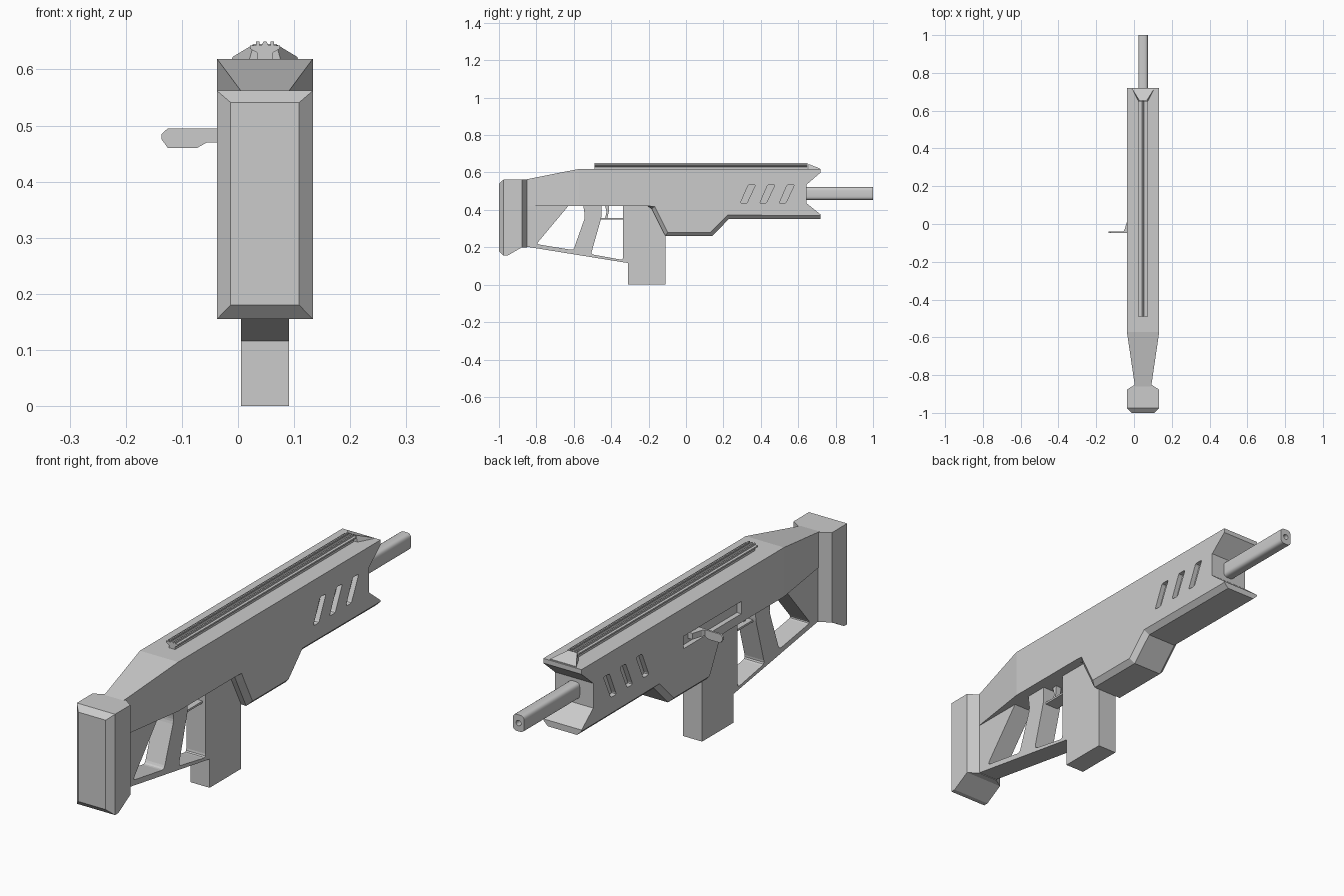
import bpy, bmesh, math

if "Cube" in bpy.data.objects:
    bpy.data.objects.remove(bpy.data.objects["Cube"])

CX = 0.048   # centre plane of the rifle
W = 0.0855   # half width of the body
N = 0.043    # half width of frame and magazine


def make(name, bm):
    bmesh.ops.recalc_face_normals(bm, faces=bm.faces[:])
    me = bpy.data.meshes.new(name)
    bm.to_mesh(me)
    bm.free()
    ob = bpy.data.objects.new(name, me)
    bpy.context.collection.objects.link(ob)
    return ob


def loft(name, rings):
    """Skin a list of equal-length closed rings and cap both ends."""
    bm = bmesh.new()
    vs = [[bm.verts.new(p) for p in r] for r in rings]
    n = len(vs[0])
    for a, b in zip(vs, vs[1:]):
        for i in range(n):
            bm.faces.new((a[i], a[(i + 1) % n], b[(i + 1) % n], b[i]))
    bm.faces.new(vs[0])
    bm.faces.new(vs[-1])
    return make(name, bm)


def side(name, pts, x0, x1):
    """Extrude a (y, z) profile across x."""
    return loft(name, [[(x, y, z) for y, z in pts] for x in (x0, x1)])


def along(name, pts, y0, y1):
    """Extrude an (x, z) profile, x measured from the centre plane, along y."""
    return loft(name, [[(CX + x, y, z) for x, z in pts] for y in (y0, y1)])


def box(name, x0, x1, y0, y1, z0, z1):
    return side(name, [(y0, z0), (y1, z0), (y1, z1), (y0, z1)], x0, x1)


def cut(ob, cutter):
    cutter.hide_render = True
    m = ob.modifiers.new("cut", 'BOOLEAN')
    m.operation, m.solver, m.object = 'DIFFERENCE', 'EXACT', cutter
    bpy.context.view_layer.objects.active = ob
    bpy.ops.object.modifier_apply(modifier=m.name)
    bpy.data.objects.remove(cutter)


def rounded(pts, r, seg=3):
    """Round every corner of a 2D polygon by distance r."""
    out = []
    for i, (px, pz) in enumerate(pts):
        ends = []
        for qx, qz in (pts[i - 1], pts[(i + 1) % len(pts)]):
            d = math.hypot(qx - px, qz - pz)
            k = min(r, d * 0.45) / d
            ends.append((px + (qx - px) * k, pz + (qz - pz) * k))
        (ax, az), (bx, bz) = ends
        for s in range(seg + 1):
            t = s / seg
            out.append(((1-t)**2*ax + 2*t*(1-t)*px + t*t*bx,
                        (1-t)**2*az + 2*t*(1-t)*pz + t*t*bz))
    return out


# Main body: side profile with notched muzzle end and forward hand grip
body = side("body", [
    (-0.86, 0.562), (-0.572, 0.619), (0.72, 0.619), (0.72, 0.60),
    (0.645, 0.535), (0.645, 0.435), (0.72, 0.375), (0.72, 0.35),
    (0.23, 0.352), (0.14, 0.26), (-0.11, 0.26), (-0.17, 0.378),
    (-0.183, 0.405), (-0.205, 0.42), (-0.86, 0.42)], CX - W, CX + W)
bm = bmesh.new()
bm.from_mesh(body.data)
# chamfer along the underside
chain = [e for e in bm.edges
         if abs(e.verts[0].co.x - e.verts[1].co.x) < 1e-4
         and all(v.co.z < 0.425 and v.co.y > -0.21 for v in e.verts)
         and not all(v.co.y > 0.6 for v in e.verts)]
bmesh.ops.bevel(bm, geom=chain, offset=0.02, segments=1, affect='EDGES')
# rear part narrows toward the stock
bmesh.ops.bisect_plane(bm, geom=bm.verts[:] + bm.edges[:] + bm.faces[:],
                       plane_co=(0, -0.572, 0), plane_no=(0, 1, 0), dist=1e-4)
for v in bm.verts:
    if v.co.y < -0.6:
        v.co.x = CX + math.copysign(N, v.co.x - CX)
bm.to_mesh(body.data)
bm.free()

# Slanted vents on both sides
for s in (-1, 1):
    for i in range(3):
        o = 0.104 * i
        vent = [(0.29 + o, 0.435), (0.325 + o, 0.435),
                (0.372 + o, 0.535), (0.334 + o, 0.535)]
        cut(body, side("vent_cutter", rounded(vent, 0.008, 2),
                       CX + s * (W - 0.02), CX + s * (W + 0.05)))
# Charging slot on the left
cut(body, box("slot_cutter", CX - W - 0.05, CX - W + 0.02, -0.30, 0.07, 0.455, 0.505))

# Charging handle
xl = CX - W
prof = [(xl + 0.03, 0.495), (-0.125, 0.495), (-0.136, 0.485), (-0.136, 0.475),
        (-0.125, 0.46), (-0.073, 0.46), (-0.055, 0.47), (xl + 0.03, 0.47)]
loft("charging_handle", [[(x, y, z) for x, z in prof] for y in (-0.048, -0.04)])
tri = [(xl + 0.025, -0.045), (-0.06, -0.045), (-0.05, -0.03), (xl, 0.012), (xl + 0.025, 0.012)]
loft("handle_root", [[(x, y, z) for x, y in tri] for z in (0.47, 0.495)])

# Butt pad
rings = []
for y, w, z0, z1 in [(-1, 0.061, 0.18, 0.541), (-0.975, W, 0.155, 0.562),
                     (-0.955, W, 0.155, 0.562), (-0.877, W, 0.2, 0.562),
                     (-0.85, N, 0.2, 0.562)]:
    rings.append([(CX - w, y, z0), (CX + w, y, z0), (CX + w, y, z1), (CX - w, y, z1)])
loft("butt_pad", rings)

# Skeleton stock and grip frame with two openings
frame = side("stock_frame", [(-0.87, 0.43), (-0.87, 0.206), (-0.337, 0.12),
                             (-0.31, 0.116), (-0.31, 0.43)], CX - N, CX + N)
stock_hole = [(-0.605, 0.45), (-0.80, 0.217), (-0.602, 0.185),
              (-0.54, 0.36), (-0.553, 0.45)]
trigger_hole = [(-0.452, 0.45), (-0.452, 0.36), (-0.508, 0.163),
                (-0.337, 0.132), (-0.337, 0.45)]
for h in (stock_hole, trigger_hole):
    cut(frame, side("hole_cutter", rounded(h, 0.015), CX - 0.2, CX + 0.2))

# Trigger and guard
box("trigger_guard", CX - 0.03, CX + 0.03, -0.46, -0.33, 0.349, 0.357)
side("trigger", [(-0.435, 0.43), (-0.425, 0.39), (-0.432, 0.357), (-0.42, 0.357),
                 (-0.413, 0.39), (-0.41, 0.43)], CX - 0.012, CX + 0.012)

# Magazine
box("magazine", CX - N, CX + N, -0.311, -0.11, 0.0, 0.45)

# Top rail with three ridges
half = [(0.014, 0.61), (0.014, 0.63), (0.027, 0.637), (0.027, 0.643), (0.016, 0.643),
        (0.016, 0.65), (0.010, 0.65), (0.010, 0.643), (0.006, 0.643), (0.0025, 0.65)]
along("top_rail", half + [(-x, z) for x, z in reversed(half)], -0.49, 0.65)

# Sloped ramp in front of the rail
loft("rail_ramp", [
    [(CX - w0, y, 0.61), (CX + w0, y, 0.61), (CX + w1, y, z), (CX - w1, y, z)]
    for y, w0, w1, z in ((0.655, 0.03, 0.02, 0.645), (0.715, 0.06, 0.058, 0.622))])

# Barrel with bore
bw, b0, b1 = 0.025, 0.454, 0.521
barrel = along("barrel", rounded([(-bw, b0), (bw, b0), (bw, b1), (-bw, b1)], 0.018, 4), 0.6, 1.0)
bore = [(0.011 * math.cos(math.tau * i / 16), 0.4875 + 0.011 * math.sin(math.tau * i / 16))
        for i in range(16)]
cut(barrel, along("bore_cutter", bore, 0.9, 1.1))
bpy.ops.object.select_all(action='DESELECT')
barrel.select_set(True)
bpy.context.view_layer.objects.active = barrel
bpy.ops.object.shade_smooth_by_angle(angle=math.radians(35))
